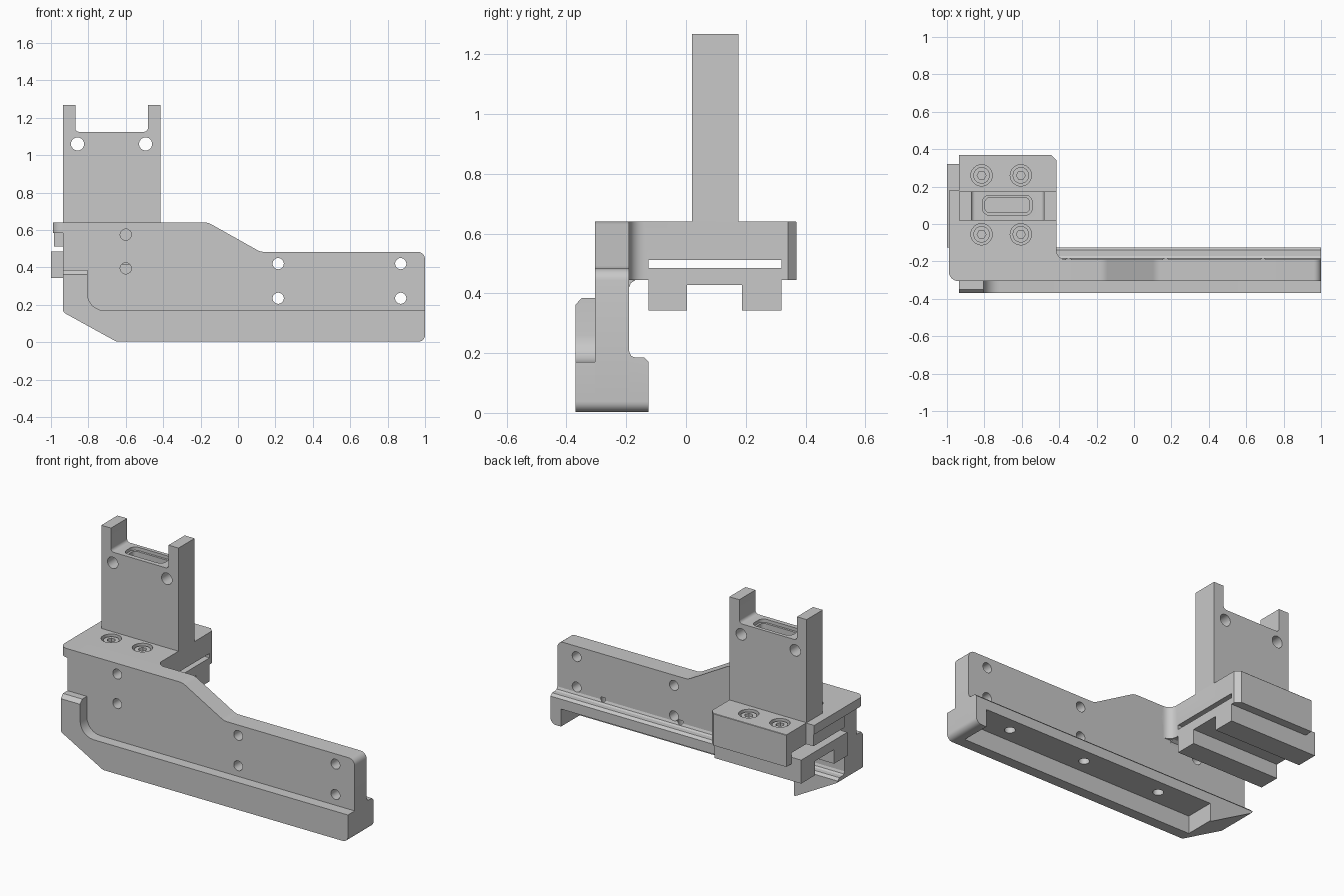
import bpy, bmesh, math
from mathutils import Vector

cube = bpy.data.objects.get("Cube")
if cube:
    bpy.data.objects.remove(cube, do_unlink=True)

grey = bpy.data.materials.new("machined_grey")
grey.use_nodes = True
grey.diffuse_color = (0.58, 0.58, 0.58, 1)
grey.node_tree.nodes["Principled BSDF"].inputs["Base Color"].default_value = (0.58, 0.58, 0.58, 1)


def rounded(points, steps=6):
    """Corner points (a, b, optional radius) to an outline with arcs."""
    out = []
    n = len(points)
    for i, p in enumerate(points):
        c = Vector(p[:2])
        r = p[2] if len(p) > 2 else 0
        if not r:
            out.append(c)
            continue
        u = (Vector(points[i - 1][:2]) - c).normalized()
        v = (Vector(points[(i + 1) % n][:2]) - c).normalized()
        half = u.angle(v) / 2
        t = r / math.tan(half)
        centre = c + (u + v).normalized() * r / math.sin(half)
        start = (c + u * t - centre).normalized()
        end = (c + v * t - centre).normalized()
        out += [centre + start.slerp(end, k / steps) * r for k in range(steps + 1)]
    return [q for i, q in enumerate(out) if (q - out[i - 1]).length > 1e-4]


def prism(name, points, axis, lo, hi):
    """Extrude an outline along one axis."""
    place = {"x": lambda q, d: (d, q.x, q.y),
             "y": lambda q, d: (q.x, d, q.y),
             "z": lambda q, d: (q.x, q.y, d)}[axis]
    bm = bmesh.new()
    face = bm.faces.new([bm.verts.new(place(q, lo)) for q in rounded(points)])
    ext = bmesh.ops.extrude_face_region(bm, geom=[face], use_keep_orig=True)
    verts = [g for g in ext["geom"] if isinstance(g, bmesh.types.BMVert)]
    bmesh.ops.translate(bm, verts=verts, vec=place(Vector((0, 0)), hi - lo))
    bmesh.ops.recalc_face_normals(bm, faces=bm.faces)
    mesh = bpy.data.meshes.new(name)
    bm.to_mesh(mesh)
    bm.free()
    mesh.materials.append(grey)
    ob = bpy.data.objects.new(name, mesh)
    bpy.context.collection.objects.link(ob)
    return ob


def rect(a0, a1, b0, b1, r=0):
    return [(a0, b0, r), (a1, b0, r), (a1, b1, r), (a0, b1, r)]


def disc(a, b, r):
    return rect(a - r, a + r, b - r, b + r, r)


def cut(ob, *cutters):
    """Subtract each cutter (outline, axis, lo, hi)."""
    for spec in cutters:
        tool = prism("cutter", *spec)
        tool.hide_render = True
        mod = ob.modifiers.new("cut", "BOOLEAN")
        mod.operation, mod.solver, mod.object = "DIFFERENCE", "EXACT", tool
        bpy.context.view_layer.update()
        deps = bpy.context.evaluated_depsgraph_get()
        mesh = bpy.data.meshes.new_from_object(ob.evaluated_get(deps))
        ob.modifiers.clear()
        ob.data = mesh
        bpy.data.objects.remove(tool, do_unlink=True)


X0, X1 = -0.935, -0.415          # ends of the head block
parts = []

# Shared cuts of the arm: underside pocket and its vertical screw holes
pocket = (rect(-0.64, 0.93, -0.31, -0.1), "z", -0.1, 0.11)
screws = [(disc(x, -0.215, 0.03), "z", 0.05, 0.22) for x in (-0.35, 0.17, 0.69)]

# Main arm plate
arm = prism("arm_plate", [(X0, 0.16, 0.02), (-0.65, 0.003, 0.03), (1, 0.003, 0.035),
                          (1, 0.483, 0.04), (0.12, 0.483, 0.08), (-0.16, 0.64, 0.08),
                          (X0, 0.64)], "y", -0.305, -0.19)
cut(arm, pocket, *screws)
cut(arm, *[(disc(x, z, 0.03), "y", -0.4, -0.1) for x in (0.215, 0.87) for z in (0.235, 0.42)])
cut(arm, *[(disc(-0.6, z, 0.03), "y", -0.4, y) for z, y in ((0.395, -0.1), (0.575, -0.2))])
parts.append(arm)

# Front ledge with the raised end
ledge = prism("front_ledge", [(X0, 0.16, 0.02), (-0.65, 0.003, 0.03), (1, 0.003, 0.035),
                              (1, 0.17), (-0.805, 0.17, 0.09), (-0.805, 0.385), (X0, 0.385)],
              "y", -0.37, -0.305)
cut(ledge, ([(-0.38, 0.35), (-0.34, 0.395), (-0.38, 0.395)], "x", -1, -0.7))
parts.append(ledge)

# Rear lip of the arm and the small fillet above it
lip = prism("rear_lip", [(X0, 0.16, 0.02), (-0.65, 0.003, 0.03), (1, 0.003, 0.035),
                         (1, 0.185), (X0, 0.185)], "y", -0.19, -0.125)
cut(lip, pocket, *screws)
cut(lip, ([(-0.145, 0.19), (-0.12, 0.19), (-0.12, 0.165)], "x", -1.1, 1.1))
parts.append(lip)
fillet = prism("lip_fillet", [(-0.192, 0.18), (-0.17, 0.185), (-0.184, 0.191), (-0.19, 0.205)],
               "x", X0, 1)
cut(fillet, *screws)
parts.append(fillet)

# Head block, filleted into the arm, with bolt bores and a thin slit
bolts = [(x, y) for x in (-0.815, -0.605) for y in (-0.055, 0.26)]
block = prism("head_block", [(X0, 0.37), (X0, -0.2), (-0.34, -0.2), (-0.34, -0.19),
                             (X1, -0.19, 0.05), (X1, 0.342), (-0.443, 0.37)],
              "z", 0.445, 0.64)
cut(block, (rect(-0.125, 0.32, 0.43, 0.512), "x", -1.1, -0.3),
    ([(0.36, 0.65), (0.38, 0.65), (0.38, 0.625)], "x", -1.1, -0.3),
    *[(disc(x, y, 0.057), "z", 0.6, 0.7) for x, y in bolts])
parts.append(block)

# Underside fillet between block and arm
parts.append(prism("block_fillet", [(-0.192, 0.45), (-0.192, 0.415), (-0.185, 0.434),
                                    (-0.165, 0.447)], "x", X0, X1))

# Overhanging top lip and the step beneath it
parts.append(prism("top_lip", [(-0.99, -0.305, 0.05), (X0, -0.305), (X0, 0.18), (-0.99, 0.18)],
                   "z", 0.585, 0.64))
parts.append(prism("under_step", rect(-0.985, X0, -0.12, 0.18), "z", 0.512, 0.585))

# Channel with two downward rails
parts.append(prism("rail_channel", [(-0.125, 0.342), (0.003, 0.342), (0.003, 0.428),
                                    (0.188, 0.428), (0.188, 0.342), (0.32, 0.342),
                                    (0.32, 0.485), (-0.125, 0.485)], "x", -1, X1))

# Socket head bolts
for i, (x, y) in enumerate(bolts):
    bolt = prism("bolt_%d" % (i + 1), disc(x, y, 0.044), "z", 0.59, 0.63)
    hexagon = [(x + 0.024 * math.cos(k * math.pi / 3), y + 0.024 * math.sin(k * math.pi / 3))
               for k in range(6)]
    cut(bolt, (hexagon, "z", 0.605, 0.7))
    parts.append(bolt)

# Forked tower with cross holes and a stepped slot
tower = prism("forked_tower", [(X0, 0.64), (X1, 0.64), (X1, 1.268), (-0.482, 1.268),
                               (-0.482, 1.125, 0.02), (-0.87, 1.125, 0.02),
                               (-0.87, 1.268), (X0, 1.268)], "y", 0.02, 0.175)
cut(tower, *[(disc(x, 1.06, 0.035), "y", -0.1, 0.3) for x in (-0.858, -0.494)])
cut(tower, (rect(-0.81, -0.545, 0.048, 0.153, 0.035), "z", 1.105, 1.2),
    (rect(-0.797, -0.558, 0.061, 0.14, 0.025), "z", 0.95, 1.2))
parts.append(tower)

# Smooth the arcs, keep machined edges sharp
bpy.ops.object.select_all(action="DESELECT")
for ob in parts:
    ob.select_set(True)
bpy.context.view_layer.objects.active = arm
bpy.ops.object.shade_smooth_by_angle(angle=math.radians(25))
